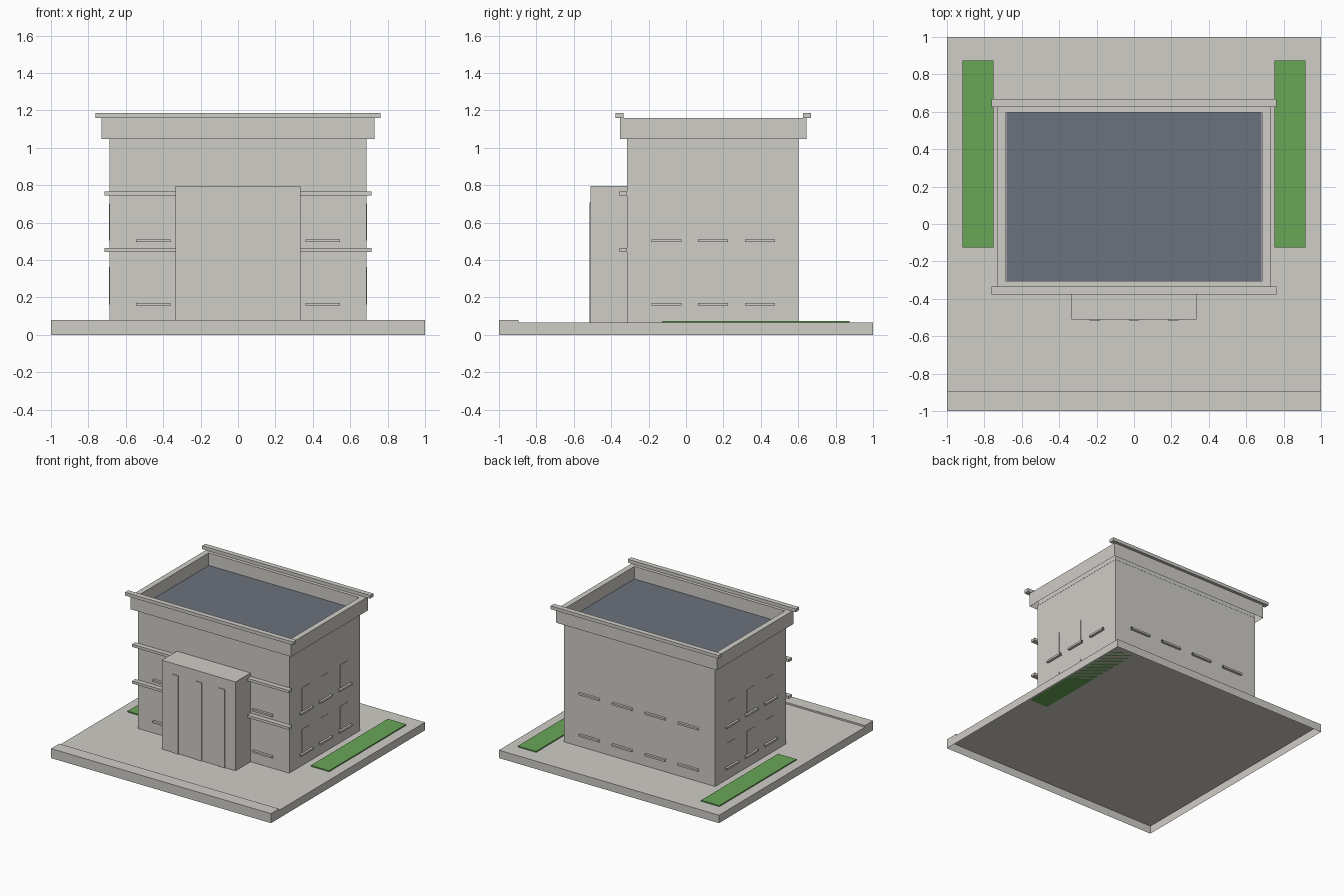
import bpy
import bmesh
from mathutils import Vector

cube = bpy.data.objects.get("Cube")
if cube:
    bpy.data.objects.remove(cube, do_unlink=True)


def material(name, color):
    mat = bpy.data.materials.new(name)
    mat.use_nodes = True
    mat.diffuse_color = (*color, 1)
    bsdf = next(n for n in mat.node_tree.nodes if n.type == "BSDF_PRINCIPLED")
    bsdf.inputs["Base Color"].default_value = (*color, 1)
    bsdf.inputs["Roughness"].default_value = 0.9
    return mat


concrete = material("warm_grey_concrete", (0.63, 0.61, 0.57))
slate = material("slate_roof", (0.15, 0.165, 0.205))
grass = material("grass_green", (0.14, 0.38, 0.095))

# Directions of faces that can be left open
BOTTOM = [Vector((0, 0, -1))]
X_ENDS = [Vector((1, 0, 0)), Vector((-1, 0, 0))]
Y_ENDS = [Vector((0, 1, 0)), Vector((0, -1, 0))]


def box(name, x, y, z, mat=concrete, well=None, opened=()):
    """Box from (min, max) pairs; well = (rim width, depth) sinks the top."""
    bm = bmesh.new()
    bmesh.ops.create_cube(bm, size=1)
    for v in bm.verts:
        v.co = Vector([r[0] if c < 0 else r[1] for c, r in zip(v.co, (x, y, z))])
    bm.normal_update()
    gone = [f for f in bm.faces if any(f.normal.dot(d) > 0.9 for d in opened)]
    bmesh.ops.delete(bm, geom=gone, context="FACES")
    if well:
        top = max(bm.faces, key=lambda f: f.normal.z)
        bmesh.ops.inset_region(bm, faces=[top], thickness=well[0], use_even_offset=True)
        # A second ring keeps the well walls vertical
        bmesh.ops.inset_region(bm, faces=[top], thickness=0, depth=-well[1])
    mesh = bpy.data.meshes.new(name)
    bm.to_mesh(mesh)
    bm.free()
    mesh.materials.append(mat)
    obj = bpy.data.objects.new(name, mesh)
    bpy.context.collection.objects.link(obj)
    return obj


def span(center, width):
    return (center - width / 2, center + width / 2)


GROUND = 0.065
WALL_X, FRONT, BACK = 0.687, -0.315, 0.602

# Site: hollow paving slab, front kerb, lawns
box("ground_slab", (-1, 1), (-1, 1), (0, GROUND), opened=BOTTOM)
box("front_kerb", (-1, 1), (-1, -0.895), (GROUND, 0.078))
for side, s in (("left", 1), ("right", -1)):
    box("lawn_" + side, span(s * 0.833, 0.166), (-0.125, 0.875), (GROUND, 0.074), grass)

# Main block, parapet skirt and roof
box("main_block", (-WALL_X, WALL_X), (FRONT, BACK), (GROUND, 1.048))
box("parapet", (-0.73, 0.73), (-0.353, 0.643), (1.048, 1.16), well=(0.046, 0.106), opened=BOTTOM)
box("roof_surface", (-0.683, 0.683), (-0.306, 0.596), (1.05, 1.058), slate)
for name, y in (("front", -0.355), ("back", 0.646)):
    box("coping_" + name, (-0.763, 0.763), span(y, 0.042), (1.16, 1.187))

# Front ledges at each floor
for i, z in enumerate((0.453, 0.755)):
    box(f"front_ledge_{i}", (-0.713, 0.713), (-0.355, FRONT), span(z, 0.022))

# Entrance block with door panels
box("entrance_block", (-0.335, 0.335), (-0.51, FRONT), (GROUND, 0.795))
for i in (-1, 0, 1):
    box(f"door_panel_{i + 1}", span(i * 0.21, 0.056), (-0.516, -0.51), (GROUND, 0.708))

# Open-ended window sills and side window plates on both floors
OUT = 0.02
for floor, z in enumerate((0.163, 0.503)):
    sill_z = span(z, 0.015)
    for i, x in enumerate((-0.453, 0.453)):
        box(f"front_sill_{floor}_{i}", span(x, 0.185), (FRONT - OUT, FRONT), sill_z, opened=X_ENDS)
    for i in range(4):
        x = span(-0.45 + 0.3 * i, 0.185)
        box(f"back_sill_{floor}_{i}", x, (BACK, BACK + OUT), sill_z, opened=X_ENDS)
    for side, s in (("left", 1), ("right", -1)):
        for i in range(3):
            y = -0.105 + 0.25 * i
            sill_x = sorted((s * WALL_X, s * (WALL_X + OUT)))
            pane_x = sorted((s * WALL_X, s * (WALL_X + 0.003)))
            box(f"{side}_sill_{floor}_{i}", sill_x, span(y, 0.16), sill_z, opened=Y_ENDS)
            box(f"{side}_window_{floor}_{i}", pane_x, span(y, 0.1), (z, z + 0.2))
